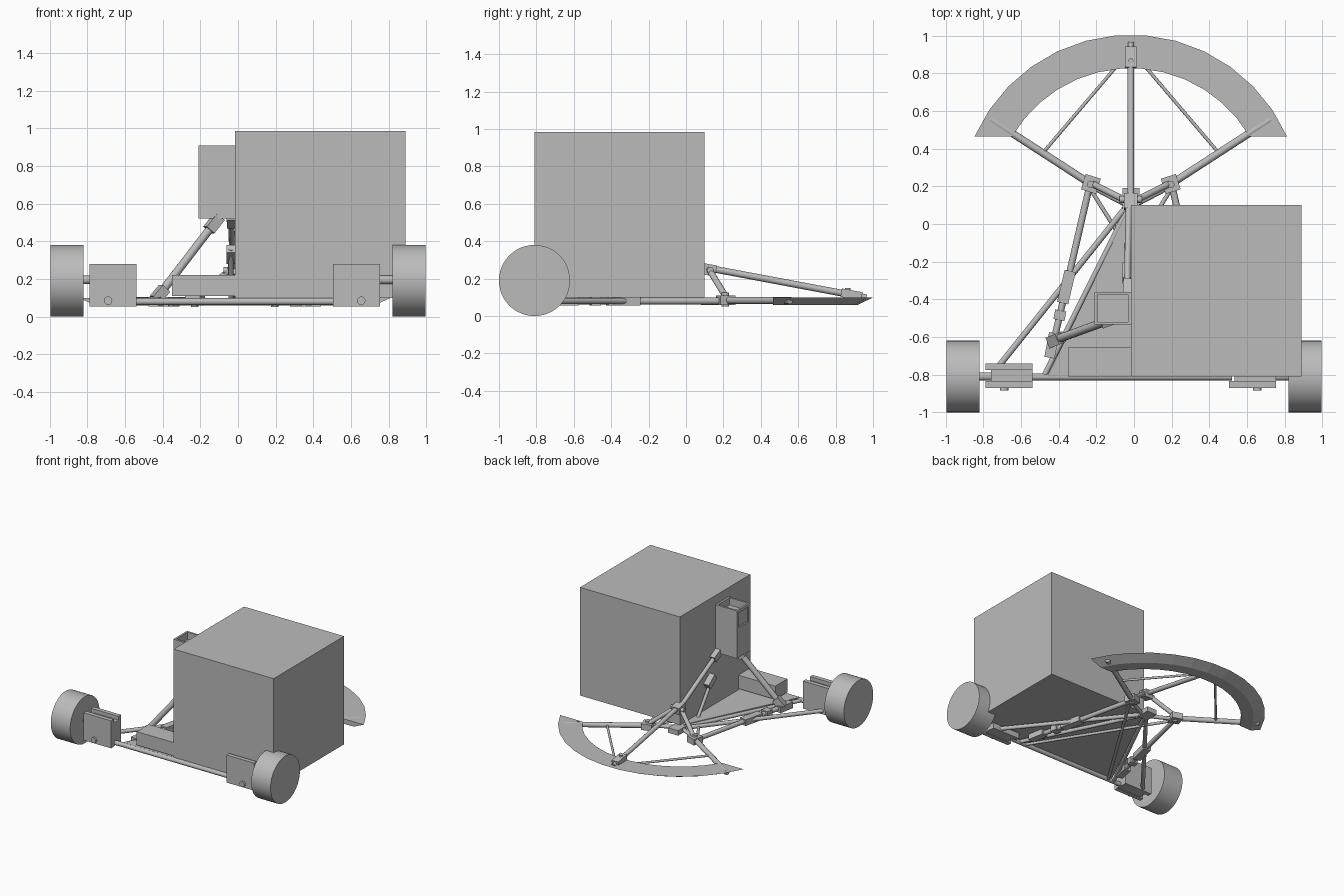
import bpy, bmesh, math
from mathutils import Vector

cube = bpy.data.objects.get("Cube")
if cube:
    bpy.data.objects.remove(cube, do_unlink=True)

grey = bpy.data.materials.new("plain_grey")
grey.use_nodes = True
COLOR = (0.5, 0.5, 0.5, 1)
grey.diffuse_color = COLOR
grey.node_tree.nodes["Principled BSDF"].inputs["Base Color"].default_value = COLOR

CX = -0.017  # symmetry line of the frame


def finish(name, bm):
    bmesh.ops.recalc_face_normals(bm, faces=bm.faces)
    mesh = bpy.data.meshes.new(name)
    bm.to_mesh(mesh)
    bm.free()
    mesh.materials.append(grey)
    obj = bpy.data.objects.new(name, mesh)
    bpy.context.collection.objects.link(obj)
    return obj


def box(name, x, y, z):
    bm = bmesh.new()
    bmesh.ops.create_cube(bm, size=1)
    for v in bm.verts:
        v.co = [lo + (c + 0.5) * (hi - lo) for c, (lo, hi) in zip(v.co, (x, y, z))]
    return finish(name, bm)


def bar(name, a, b, width, height=None, sides=12):
    """Straight tube, or rectangular bar when a height is given."""
    a, b = Vector(a), Vector(b)
    bm = bmesh.new()
    if height:
        bmesh.ops.create_cube(bm, size=1)
        for v in bm.verts:
            v.co = (v.co.x * width, v.co.y * height, v.co.z * (b - a).length)
    else:
        bmesh.ops.create_cone(bm, cap_ends=True, segments=sides, radius1=width / 2,
                              radius2=width / 2, depth=(b - a).length)
    obj = finish(name, bm)
    obj.location = (a + b) / 2
    obj.rotation_euler = (b - a).to_track_quat('Z', 'Y').to_euler()
    if not height:
        for p in obj.data.polygons:
            p.use_smooth = len(p.vertices) == 4
    return obj


def mirrored(p, s):
    return (CX + s * (p[0] - CX), p[1], p[2])


def pair(name, a, b, width, height=None):
    for side, s in (("left", 1), ("right", -1)):
        bar(f"{side}_{name}", mirrored(a, s), mirrored(b, s), width, height)


def recess(obj, axis, sign, margin, depth):
    """Sink a rectangular pocket into the face pointing along an axis."""
    bm = bmesh.new()
    bm.from_mesh(obj.data)
    face = max(bm.faces, key=lambda f: f.normal[axis] * sign)
    bmesh.ops.inset_individual(bm, faces=[face], thickness=margin)
    normal = face.normal.copy()
    floor = bmesh.ops.extrude_discrete_faces(bm, faces=[face])["faces"][0]
    bmesh.ops.translate(bm, verts=floor.verts, vec=normal * -depth)
    bm.to_mesh(obj.data)
    bm.free()


# Large body, low tray and upright unit
box("main_body", (-0.015, 0.89), (-0.81, 0.10), (0.10, 0.985))
box("low_case", (-0.35, -0.015), (-0.81, -0.655), (0.11, 0.22))
tower = box("upright_unit", (-0.21, -0.015), (-0.535, -0.36), (0.52, 0.74))
head = box("upright_unit_head", (-0.21, -0.015), (-0.535, -0.36), (0.74, 0.91))
recess(head, 2, 1, 0.022, 0.06)
recess(head, 0, -1, 0.035, 0.012)

# Wheels with axles
for side, s in (("left", 1), ("right", -1)):
    bar(f"{side}_wheel", (s * 0.82, -0.81, 0.19), (s * 0.995, -0.81, 0.19), 0.38, sides=48)
    bar(f"{side}_axle", (s * 0.6, -0.81, 0.195), (s * 0.83, -0.81, 0.195), 0.045)

# Wheel mounts: two cheeks around a lower core
for side, x0, x1 in (("left", 0.505, 0.755), ("right", -0.79, -0.54)):
    box(f"{side}_mount_front", (x0, x1), (-0.87, -0.835), (0.055, 0.28))
    box(f"{side}_mount_rear", (x0, x1), (-0.775, -0.74), (0.055, 0.28))
    box(f"{side}_mount_core", (x0 + 0.03, x1), (-0.835, -0.775), (0.06, 0.25))
    xm = x0 * 0.4 + x1 * 0.6 if x0 > 0 else x0 * 0.6 + x1 * 0.4
    bar(f"{side}_mount_bolt", (xm, -0.885, 0.085), (xm, -0.87, 0.085), 0.045)

# Floor plate
bm = bmesh.new()
tri = [bm.verts.new(p) for p in ((CX, 0.1, 0.09), (-0.46, -0.81, 0.09), (0.43, -0.81, 0.09))]
top = bmesh.ops.extrude_face_region(bm, geom=[bm.faces.new(tri)])["geom"]
bmesh.ops.translate(bm, verts=[g for g in top if isinstance(g, bmesh.types.BMVert)], vec=(0, 0, 0.008))
finish("floor_plate", bm)

# Base frame
bar("front_cross_tube", (-0.56, -0.812, 0.08), (0.52, -0.812, 0.08), 0.036)
pair("long_stay", (0.0, 0.10, 0.08), (0.68, -0.75, 0.08), 0.032)
pair("inner_stay", (0.0, 0.08, 0.08), (0.44, -0.80, 0.08), 0.03)
pair("cross_stay", (0.2, 0.19, 0.075), (-0.42, -0.80, 0.075), 0.022)
pair("side_leg", (0.20, 0.21, 0.08), (0.41, -0.70, 0.08), 0.036)
pair("leg_sleeve", (0.305, -0.25, 0.08), (0.345, -0.42, 0.08), 0.06, 0.05)
pair("leg_clamp", (0.355, -0.46, 0.08), (0.365, -0.51, 0.08), 0.06, 0.05)
pair("leg_foot", (0.39, -0.58, 0.08), (0.415, -0.71, 0.08), 0.055, 0.05)

# Rear joints
pair("rear_joint", (0.155, 0.20, 0.085), (0.235, 0.225, 0.085), 0.085, 0.05)
pair("joint_bolt", (0.195, 0.21, 0.05), (0.195, 0.21, 0.125), 0.04)
pair("joint_strut", (0.0, 0.12, 0.255), (0.19, 0.215, 0.10), 0.034)
pair("joint_tie", (0.0, 0.10, 0.08), (0.20, 0.205, 0.08), 0.03)
bar("hub", (CX, 0.08, 0.255), (CX, 0.16, 0.24), 0.07, 0.06)
bar("hub_pin", (CX - 0.06, 0.13, 0.245), (CX + 0.06, 0.13, 0.245), 0.035)
box("base_hub", (CX - 0.045, CX + 0.045), (0.08, 0.19), (0.06, 0.10))

# Boom, bumper arms and thin braces
bar("boom", (CX, 0.10, 0.26), (CX, 0.90, 0.11), 0.036)
bar("boom_end", (CX, 0.83, 0.125), (CX, 0.94, 0.105), 0.06, 0.045)
bar("boom_tip", (CX, 0.93, 0.107), (CX, 0.965, 0.10), 0.03)
bar("boom_bolt", (CX, 0.865, 0.10), (CX, 0.865, 0.15), 0.03)
pair("bumper_arm", (0.20, 0.215, 0.083), (0.725, 0.555, 0.083), 0.04)
pair("bumper_brace", (0.44, 0.39, 0.083), (0.065, 0.83, 0.083), 0.018)

# Bumper: flat on top, bevelled below, swept along an arc
bm = bmesh.new()
profile = ((0.73, 0.10), (0.73, 0.06), (0.825, 0.06), (0.908, 0.10))
STEPS, CY, END_Y = 13, 0.097, 0.465
rings = []
for i in range(STEPS + 1):
    t = i / STEPS * 2 - 1
    ring = []
    for r, z in profile:
        # each edge runs out to the same straight end line
        half = math.acos((END_Y - CY) / r)
        ring.append(bm.verts.new((CX + r * math.sin(t * half), CY + r * math.cos(t * half), z)))
    rings.append(ring)
for a, b in zip(rings, rings[1:]):
    for k in range(4):
        n = (k + 1) % 4
        bm.faces.new((a[k], a[n], b[n], b[k]))
bm.faces.new(rings[0])
bm.faces.new(rings[-1])
finish("bumper", bm)

# Struts that carry the upright unit
bar("tower_rear_strut", (CX - 0.01, 0.10, 0.26), (CX - 0.02, -0.37, 0.53), 0.034)
bar("tower_rear_sleeve", (CX - 0.015, -0.30, 0.49), (CX - 0.018, -0.38, 0.535), 0.05, 0.05)
bar("tower_rear_clamp", (CX - 0.02, -0.22, 0.30), (CX - 0.02, -0.30, 0.36), 0.05, 0.05)
bar("tower_lower_strut", (CX - 0.02, -0.10, 0.09), (CX - 0.02, -0.30, 0.36), 0.026)
bar("tower_side_strut", (-0.43, -0.62, 0.10), (-0.10, -0.50, 0.53), 0.045)
bar("tower_side_sleeve", (-0.155, -0.52, 0.46), (-0.10, -0.50, 0.53), 0.06, 0.055)
bar("tower_side_foot", (-0.44, -0.625, 0.09), (-0.39, -0.605, 0.15), 0.06, 0.055)
